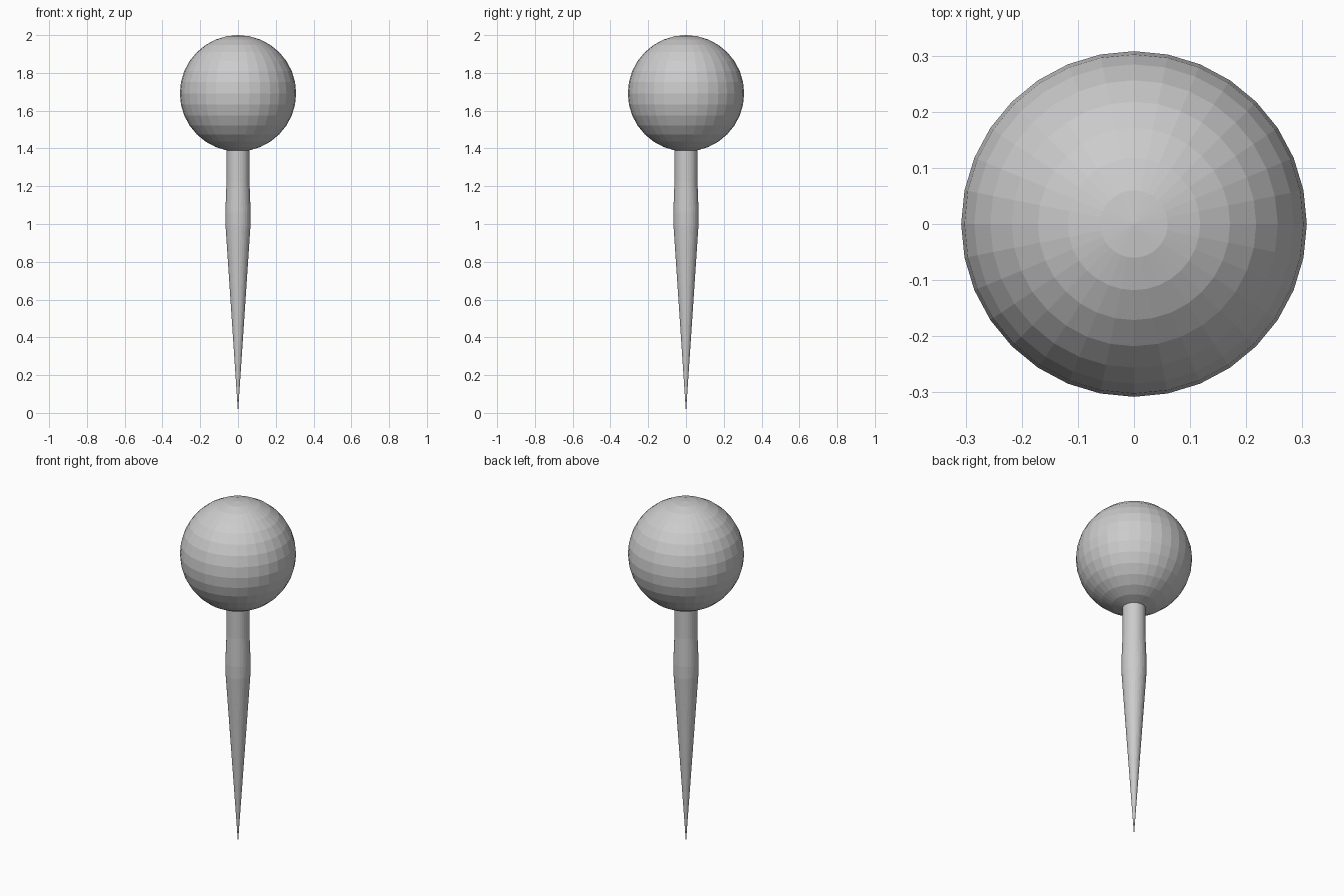
import bpy, bmesh, math

if "Cube" in bpy.data.objects:
    bpy.data.objects.remove(bpy.data.objects["Cube"])

# Ball head: flat-faced UV sphere
bpy.ops.mesh.primitive_uv_sphere_add(segments=32, ring_count=16, radius=0.308, location=(0, 0, 1.692))
bpy.context.object.name = "ball_head"


def lathe(name, profile, sides=32):
    """Revolve (radius, z) points about z; zero radius becomes a point."""
    bm = bmesh.new()
    rings = []
    for r, z in profile:
        n = sides if r > 0 else 1
        rings.append([bm.verts.new((r * math.cos(2 * math.pi * i / sides),
                                    r * math.sin(2 * math.pi * i / sides), z)) for i in range(n)])
    for a, b in zip(rings, rings[1:]):
        for i in range(sides):
            j = (i + 1) % sides
            if len(a) == 1:
                bm.faces.new((a[0], b[j], b[i]))
            else:
                bm.faces.new((a[i], a[j], b[j], b[i]))
    bm.faces.new(rings[-1])
    bmesh.ops.recalc_face_normals(bm, faces=bm.faces)
    mesh = bpy.data.meshes.new(name)
    bm.to_mesh(mesh)
    bm.free()
    obj = bpy.data.objects.new(name, mesh)
    bpy.context.collection.objects.link(obj)
    return obj


# Needle: sharp tip, long taper, slight swell, straight neck into the ball
lathe("needle", [(0, 0), (0.066, 0.99), (0.067, 1.06), (0.061, 1.22), (0.061, 1.45)])
